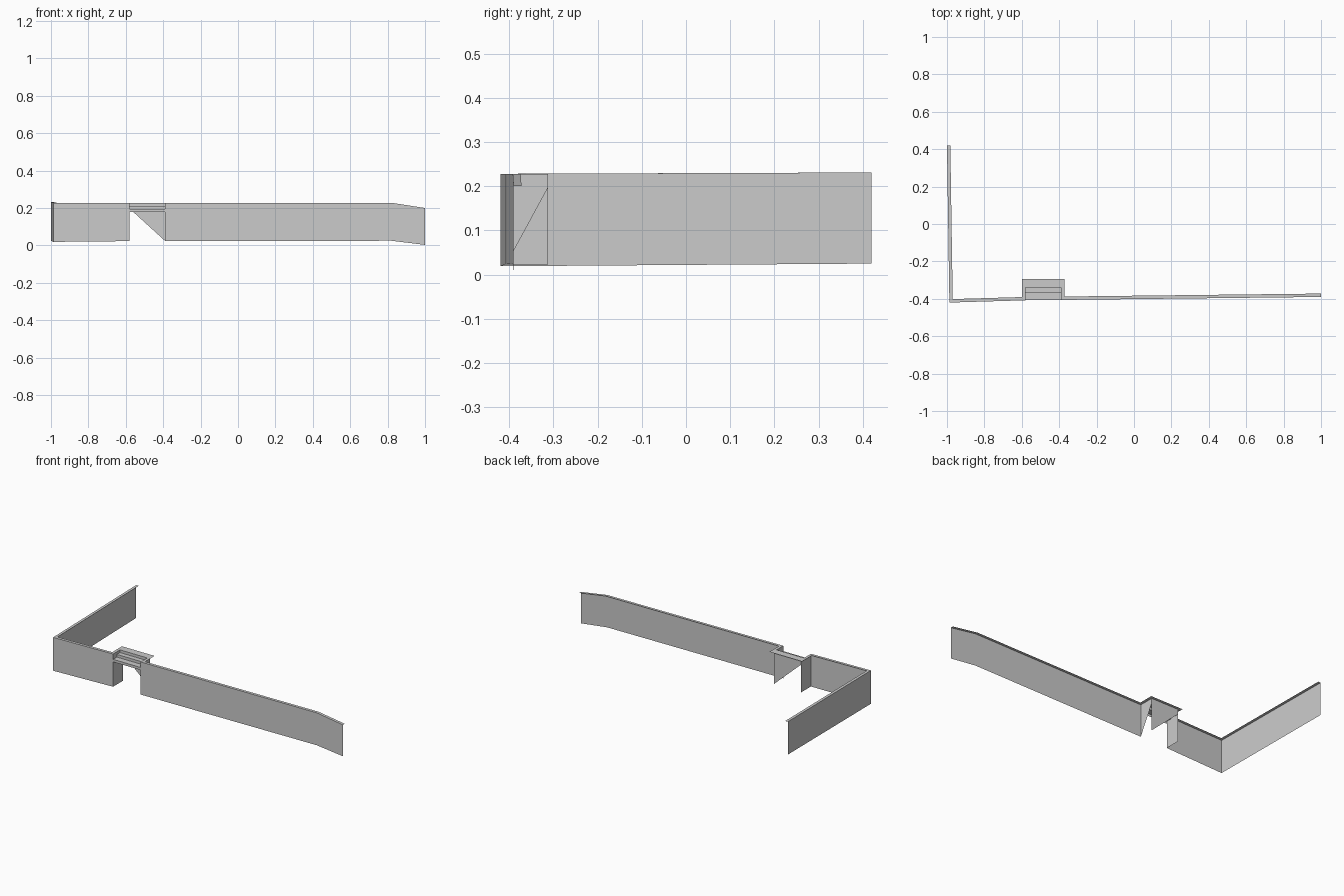
import bpy
from mathutils import Vector

cube = bpy.data.objects.get("Cube")
if cube:
    bpy.data.objects.remove(cube, do_unlink=True)

# One plain grey for everything
grey = bpy.data.materials.new("plain_grey")
grey.use_nodes = True
colour = (0.6, 0.6, 0.6, 1)
grey.diffuse_color = colour
grey.node_tree.nodes["Principled BSDF"].inputs["Base Color"].default_value = colour


def make(name, verts, faces):
    mesh = bpy.data.meshes.new(name)
    mesh.from_pydata([tuple(v) for v in verts], [], faces)
    mesh.materials.append(grey)
    mesh.update()
    obj = bpy.data.objects.new(name, mesh)
    bpy.context.collection.objects.link(obj)
    return obj


def ribbon(name, lower, upper):
    """Strip of quads between two matching point rows."""
    n = len(lower)
    faces = [(i, i + 1, n + i + 1, n + i) for i in range(n - 1)]
    return make(name, list(lower) + list(upper), faces)


def mitred_offset(points, width):
    """Shift a path to its left, keeping an even width at the corners."""
    result = []
    for i, p in enumerate(points):
        normals = []
        for a, b in ((i - 1, i), (i, i + 1)):
            if a >= 0 and b < len(points):
                d = (points[b] - points[a]).xy.normalized()
                normals.append(Vector((-d.y, d.x)))
        m = sum(normals, Vector((0, 0))).normalized()
        shift = m * (width / m.dot(normals[0]))
        result.append(p + Vector((shift.x, shift.y, 0)))
    return result


# Outline of the wall: x, y, bottom height, top height
LEFT, RIGHT, BACK = -0.58, -0.39, -0.312
BAND = 0.197
outline = [
    (-1.0, 0.42, 0.025, 0.231),
    (-0.987, -0.42, 0.019, 0.228),
    (LEFT, -0.408, 0.023, 0.228),
    (LEFT, BACK, 0.023, 0.228),
    (RIGHT, BACK, 0.024, 0.228),
    (RIGHT, -0.406, 0.024, 0.228),
    (0.82, -0.392, 0.025, 0.228),
    (1.0, -0.39, 0.003, 0.2),
]
low = [Vector((x, y, b)) for x, y, b, t in outline]
top = [Vector((x, y, t)) for x, y, b, t in outline]

# Wall sheets
ribbon("side_wall", low[:2], top[:2])
ribbon("front_wall_short", low[1:3], top[1:3])
ribbon("recess_side", low[2:4], top[2:4])
ribbon("front_wall_long", low[5:], top[5:])

# Recess upper band with the two triangular panels below it
band = [Vector((p.x, p.y, BAND)) for p in low[3:6]]
ribbon("recess_band", band, top[3:6])
make("recess_back_panel", [band[0], low[4], band[1]], [(0, 1, 2)])
make("recess_side_panel", [band[1], low[5], band[2]], [(0, 1, 2)])

# Narrow ledge along the top edge
ribbon("top_ledge", top, mitred_offset(top, 0.018))

# Steps down into the recess
profile = [(-0.407, 0.178), (-0.407, 0.194), (-0.37, 0.194), (-0.37, 0.211),
           (-0.34, 0.211), (-0.34, 0.228), (BACK, 0.228)]
ribbon("recess_steps",
       [Vector((LEFT, y, z)) for y, z in profile],
       [Vector((RIGHT, y, z)) for y, z in profile]).data.flip_normals()
